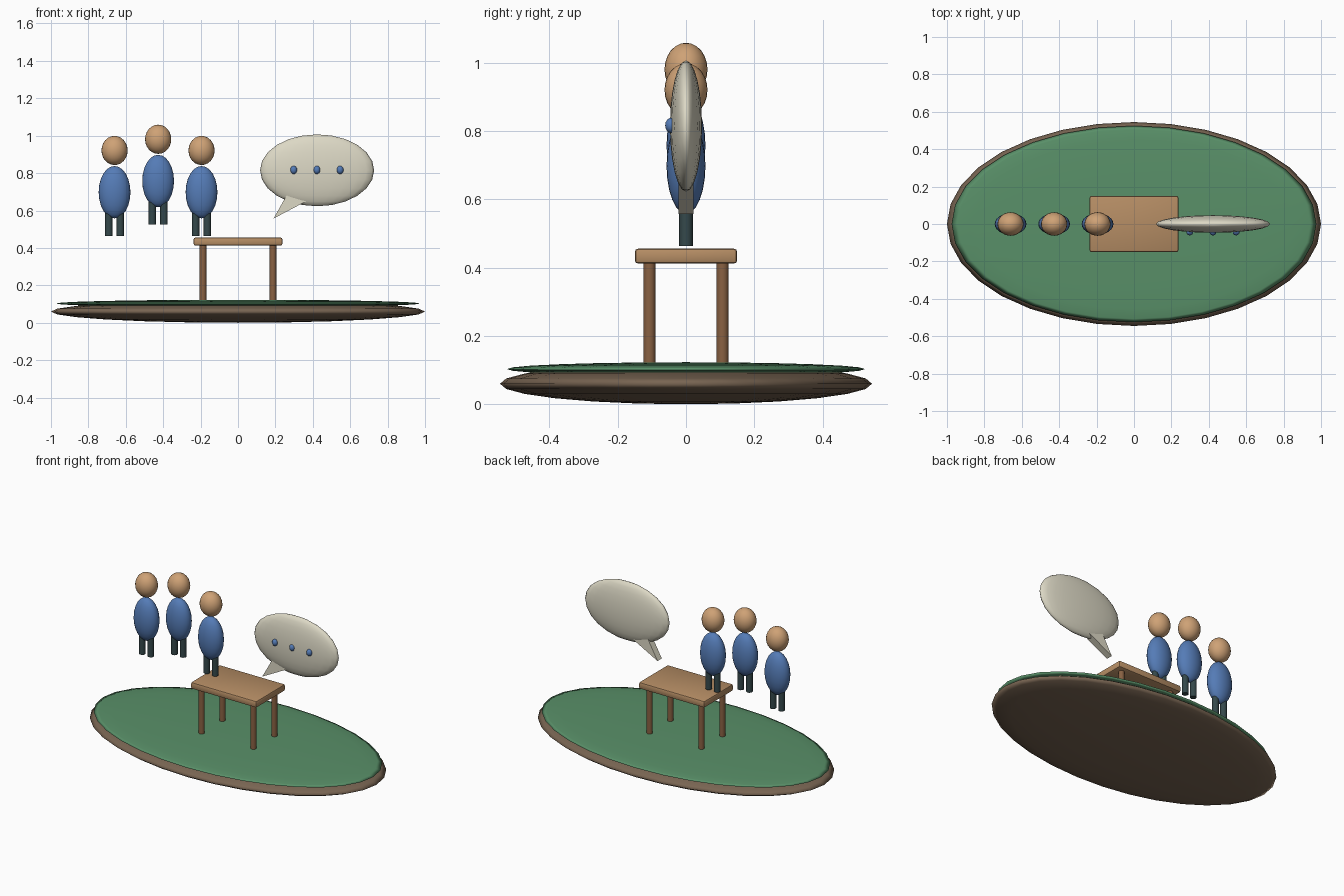
import bpy, bmesh
from math import radians
from mathutils import Matrix

if "Cube" in bpy.data.objects:
    bpy.data.objects.remove(bpy.data.objects["Cube"])


def material(name, rgb):
    m = bpy.data.materials.new(name)
    m.diffuse_color = (*rgb, 1)
    m.use_nodes = True
    m.node_tree.nodes["Principled BSDF"].inputs["Base Color"].default_value = m.diffuse_color
    return m


EARTH = material("earth", (0.19, 0.13, 0.085))
GRASS = material("grass", (0.10, 0.28, 0.14))
WOOD = material("wood", (0.47, 0.27, 0.13))
DARK_WOOD = material("dark_wood", (0.25, 0.12, 0.055))
SKIN = material("skin", (0.62, 0.36, 0.18))
BLUE = material("blue", (0.09, 0.20, 0.47))
DARK = material("dark_cloth", (0.035, 0.065, 0.07))
CREAM = material("cream", (0.72, 0.69, 0.56))


def finish(name, bm, mat, loc=(0, 0, 0), smooth=40):
    bmesh.ops.recalc_face_normals(bm, faces=bm.faces)
    me = bpy.data.meshes.new(name)
    bm.to_mesh(me)
    bm.free()
    me.materials.append(mat)
    ob = bpy.data.objects.new(name, me)
    ob.location = loc
    bpy.context.collection.objects.link(ob)
    if smooth:
        bpy.ops.object.select_all(action='DESELECT')
        ob.select_set(True)
        bpy.context.view_layer.objects.active = ob
        bpy.ops.object.shade_smooth_by_angle(angle=radians(smooth))
    return ob


def ellipsoid(name, loc, radii, mat, seg=24, rings=12):
    bm = bmesh.new()
    bmesh.ops.create_uvsphere(bm, u_segments=seg, v_segments=rings, radius=1,
                              matrix=Matrix.Diagonal((*radii, 1)))
    return finish(name, bm, mat, loc, 180)


def post(name, x, y, z0, z1, r, mat):
    bm = bmesh.new()
    bmesh.ops.create_cone(bm, cap_ends=True, segments=12, radius1=r, radius2=r, depth=z1 - z0)
    return finish(name, bm, mat, (x, y, (z0 + z1) / 2))


# Oval ground: earth mound with a thin grass layer
ellipsoid("ground_base", (0, 0, 0.06), (1.0, 0.545, 0.06), EARTH, 32, 12)
ellipsoid("grass_layer", (0, 0, 0.103), (0.975, 0.525, 0.02), GRASS, 32, 12)

# Table with rounded top and four legs
bm = bmesh.new()
bmesh.ops.create_cube(bm, size=1, matrix=Matrix.Diagonal((0.475, 0.30, 0.044, 1)))
bmesh.ops.bevel(bm, geom=bm.edges[:], offset=0.01, segments=2, profile=0.5, affect='EDGES')
finish("table_top", bm, WOOD, (0, 0, 0.434))
for sx in (-1, 1):
    for sy in (-1, 1):
        post("table_leg", sx * 0.187, sy * 0.107, 0.10, 0.425, 0.018, DARK_WOOD)

# Three figures, the middle one raised
for x, dz in ((-0.66, 0), (-0.427, 0.06), (-0.195, 0)):
    ellipsoid("figure_head", (x, 0, 0.921 + dz), (0.07, 0.063, 0.078), SKIN)
    ellipsoid("figure_body", (x, 0, 0.698 + dz), (0.085, 0.057, 0.14), BLUE)
    for s in (-1, 1):
        post("figure_leg", x + s * 0.031, 0, 0.464 + dz, 0.62 + dz, 0.02, DARK)

# Speech bubble with wedge tail and three dots
ellipsoid("bubble", (0.423, 0, 0.815), (0.305, 0.047, 0.192), CREAM)
bm = bmesh.new()
tail = bm.faces.new([bm.verts.new((x, -0.022, z))
                     for x, z in ((0.19, 0.557), (0.375, 0.655), (0.27, 0.70))])
ext = bmesh.ops.extrude_face_region(bm, geom=[tail])
bmesh.ops.translate(bm, vec=(0, 0.044, 0),
                    verts=[g for g in ext["geom"] if isinstance(g, bmesh.types.BMVert)])
finish("bubble_tail", bm, CREAM, smooth=0)
for x in (0.298, 0.422, 0.546):
    ellipsoid("bubble_dot", (x, -0.044, 0.817), (0.018, 0.017, 0.022), BLUE, 16, 8)
